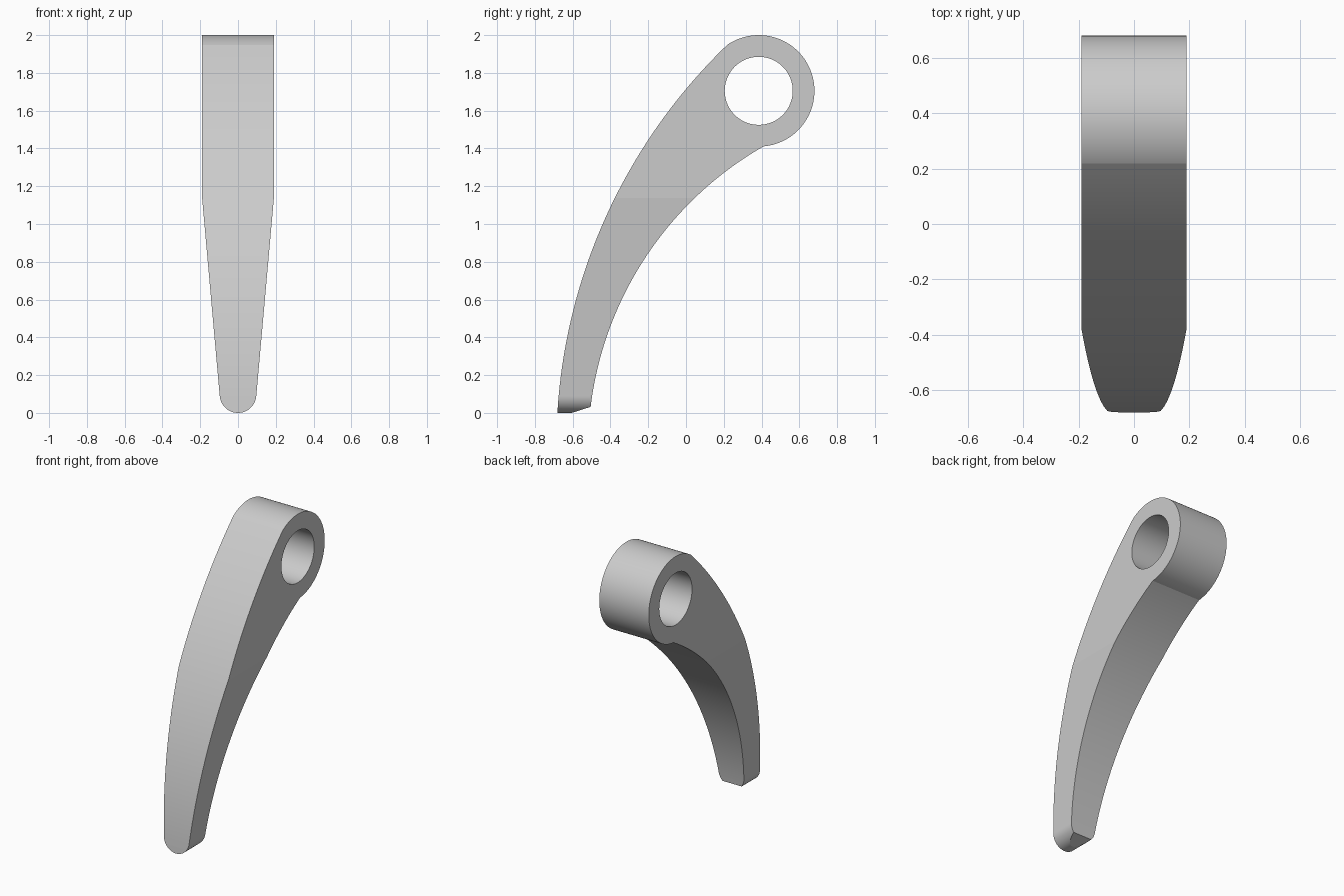
import bpy, bmesh, math
from mathutils import Vector

if "Cube" in bpy.data.objects:
    bpy.data.objects.remove(bpy.data.objects["Cube"], do_unlink=True)

grey = bpy.data.materials.new("light_grey")
grey.use_nodes = True
grey.diffuse_color = (0.6, 0.6, 0.6, 1)
grey.node_tree.nodes["Principled BSDF"].inputs["Base Color"].default_value = (0.6, 0.6, 0.6, 1)


def arc(centre, radius, start, end, steps):
    """Points on a circle between two angles in radians."""
    angles = [start + (end - start) * i / steps for i in range(steps + 1)]
    return [centre + radius * Vector((math.cos(a), math.sin(a))) for a in angles]


def arc_through(a, b, c, steps):
    """Arc that runs from a through b to c."""
    a, b, c = Vector(a), Vector(b), Vector(c)
    p, q = b - a, c - a
    d = 2 * p.cross(q)
    centre = a + Vector((q.y * p.length_squared - p.y * q.length_squared,
                         p.x * q.length_squared - q.x * p.length_squared)) / d
    start, end = (math.atan2(v.y, v.x) for v in (a - centre, c - centre))
    sweep = (end - start + math.pi) % math.tau - math.pi
    return arc(centre, (a - centre).length, start, start + sweep, steps)


def prism(name, points, place, depth):
    """Closed outline extruded along the given depth vector."""
    bm = bmesh.new()
    face = bm.faces.new([bm.verts.new(place(p)) for p in points])
    extruded = bmesh.ops.extrude_face_region(bm, geom=[face])["geom"]
    moved = [v for v in extruded if isinstance(v, bmesh.types.BMVert)]
    bmesh.ops.translate(bm, verts=moved, vec=depth)
    bmesh.ops.recalc_face_normals(bm, faces=bm.faces[:])
    mesh = bpy.data.meshes.new(name)
    bm.to_mesh(mesh)
    bm.free()
    mesh.materials.append(grey)
    obj = bpy.data.objects.new(name, mesh)
    bpy.context.collection.objects.link(obj)
    return obj


def combine(target, tool, operation):
    """Apply a boolean and discard the helper."""
    mod = target.modifiers.new(operation, 'BOOLEAN')
    mod.operation, mod.object, mod.solver = operation, tool, 'EXACT'
    bpy.context.view_layer.objects.active = target
    bpy.ops.object.modifier_apply(modifier=mod.name)
    bpy.data.objects.remove(tool, do_unlink=True)


HALF_WIDTH = 0.19
hub = Vector((0.385, 1.705))
hub_radius, bore_radius = 0.295, 0.18
hub_start, hub_end = math.radians(124.5), math.radians(-85)

# Side outline: curved front, round hub, curved back, bevelled tip
rim = arc(hub, hub_radius, hub_start, hub_end, 96)
front = arc_through((-0.681, 0), (-0.345, 1.2), rim[0], 48)
back = arc_through(rim[-1], (-0.2, 0.845), (-0.505, 0.032), 48)
outline = front + rim[1:] + back[1:] + [Vector((-0.605, 0))]
lever = prism("lever_arm", outline,
              lambda p: (-HALF_WIDTH, p.x, p.y), (2 * HALF_WIDTH, 0, 0))

# Bore through the hub
bore = prism("bore_cutter", arc(hub, bore_radius, 0, math.tau, 128)[:-1],
             lambda p: (-1, p.x, p.y), (2, 0, 0))
combine(lever, bore, 'DIFFERENCE')

# Front outline: wide top, tapered shank, rounded tip
tip_radius, shoulder = 0.097, 1.14
lean = math.atan2(HALF_WIDTH - tip_radius, shoulder - tip_radius)
tip = arc(Vector((0, tip_radius)), tip_radius, -lean, lean - math.pi, 64)
wide = HALF_WIDTH + 0.0
taper = [Vector((wide, shoulder))] + tip + [Vector((-wide, shoulder))]
# The top is kept wider than the arm so that its flat sides stay untouched
slope = math.tan(lean)
taper[0] += Vector((slope, 1))
taper[-1] += Vector((-slope, 1))
envelope = prism("taper_envelope", taper, lambda p: (p.x, -2, p.y), (0, 4, 0))
combine(lever, envelope, 'INTERSECT')

# Smooth curves with crisp edges
bpy.ops.object.select_all(action='DESELECT')
lever.select_set(True)
bpy.context.view_layer.objects.active = lever
bpy.ops.object.shade_smooth_by_angle(angle=math.radians(4))
